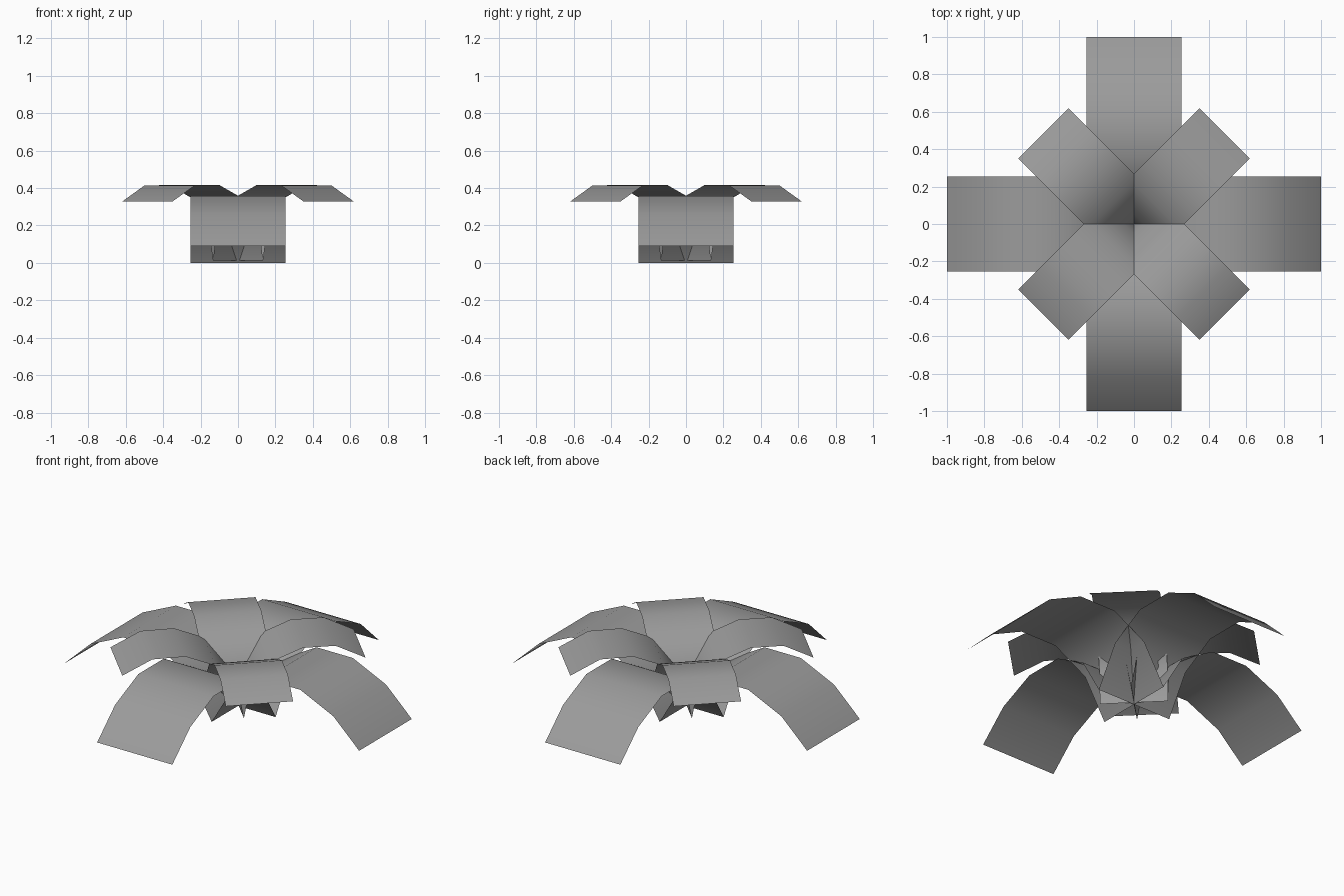
import bpy, bmesh, math
from mathutils import Matrix

if "Cube" in bpy.data.objects:
    bpy.data.objects.remove(bpy.data.objects["Cube"])

# Darker grey for all leaves
grey = bpy.data.materials.new("leaf_grey")
grey.diffuse_color = (0.33, 0.33, 0.33, 1)
grey.use_nodes = True
grey.node_tree.nodes["Principled BSDF"].inputs["Base Color"].default_value = grey.diffuse_color


def leaf(name, profile, half_width, angle):
    """Flat ribbon following a radial (r, z) profile, turned around z."""
    bm = bmesh.new()
    rows = [[bm.verts.new((r, s * half_width, z)) for s in (-1, 1)] for r, z in profile]
    for a, b in zip(rows, rows[1:]):
        bm.faces.new((a[0], b[0], b[1], a[1])).smooth = True
    bmesh.ops.transform(bm, matrix=Matrix.Rotation(angle, 4, 'Z'), verts=bm.verts)
    mesh = bpy.data.meshes.new(name)
    bm.to_mesh(mesh)
    bm.free()
    mesh.materials.append(grey)
    bpy.context.collection.objects.link(bpy.data.objects.new(name, mesh))


# Arched profiles: wide drooping outer leaves, smaller upright inner leaves
outer = [(0, 0), (0.14, 0.237), (0.355, 0.357), (0.6, 0.357), (0.825, 0.255), (1.0, 0.09)]
inner = [(0, 0.012), (0.036, 0.211), (0.158, 0.346), (0.33, 0.416), (0.517, 0.414), (0.686, 0.328)]

for i in range(4):
    leaf(f"outer_leaf_{i + 1}", outer, 0.255, i * math.pi / 2)
    leaf(f"inner_leaf_{i + 1}", inner, 0.19, (i + 0.5) * math.pi / 2)
